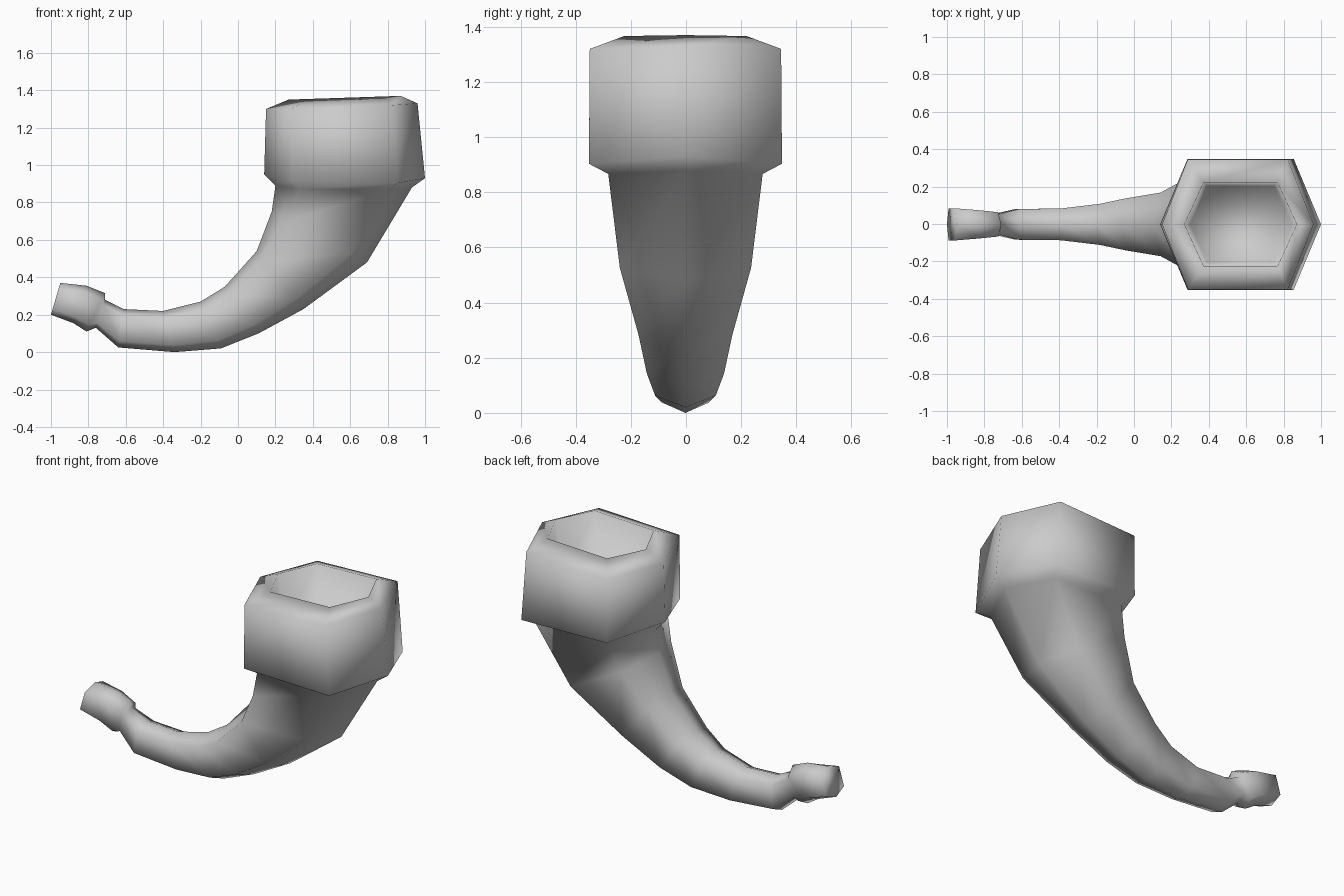
import bpy, bmesh


def hex_loft(name, rings, t, y0=0.0):
    """Skin six-sided rings given as (xa, za, xb, zb, half_width, side_drop).
    Corners sit at both ends and at fractions t and 1-t between them."""
    bm = bmesh.new()
    loops = []
    corners = [(0, 0), (t, 1), (1 - t, 1), (1, 0), (1 - t, -1), (t, -1)]
    for xa, za, xb, zb, w, drop in rings:
        loops.append([bm.verts.new((xa + (xb - xa) * f, y0 + s * w,
                                    za + (zb - za) * f - drop * abs(s)))
                      for f, s in corners])
    for a, b in zip(loops, loops[1:]):
        for i in range(6):
            j = (i + 1) % 6
            bm.faces.new((a[i], a[j], b[j], b[i]))
    bm.faces.new(loops[0])
    bm.faces.new(loops[-1])
    bmesh.ops.recalc_face_normals(bm, faces=bm.faces)
    for f in bm.faces:
        f.smooth = True
    mesh = bpy.data.meshes.new(name)
    bm.to_mesh(mesh)
    bm.free()
    obj = bpy.data.objects.new(name, mesh)
    bpy.context.collection.objects.link(obj)
    return obj


# Hollow mouth, wide band and curved tapering body in one smooth skin
mouth_and_band = [
    (0.30, 1.02, 0.84, 1.02, 0.205, 0.0),
    (0.27, 1.35, 0.87, 1.37, 0.222, 0.0),
    (0.15, 1.30, 0.96, 1.33, 0.347, 0.005),
    (0.14, 0.95, 1.0, 0.93, 0.35, 0.03),
]
body = [
    (0.20, 0.89, 0.93, 0.88, 0.28, 0.015),
    (0.18, 0.75, 0.69, 0.48, 0.238, 0.0),
    (0.10, 0.54, 0.35, 0.23, 0.17, 0.0),
    (-0.07, 0.35, 0.11, 0.10, 0.14, 0.0),
    (-0.20, 0.27, -0.09, 0.02, 0.11, 0.0),
    (-0.40, 0.22, -0.34, 0.0, 0.085, 0.0),
    (-0.61, 0.23, -0.64, 0.025, 0.082, 0.0),
]
# Neck and small flared collar at the tip
tip = [
    (-0.71, 0.28, -0.76, 0.13, 0.055, 0.0),
    (-0.71, 0.315, -0.81, 0.11, 0.065, 0.0),
    (-0.81, 0.355, -0.88, 0.155, 0.075, 0.0),
    (-0.95, 0.37, -1.0, 0.20, 0.086, 0.0),
]
hex_loft("drinking_horn", mouth_and_band + body + tip, 0.17, y0=-0.002)
